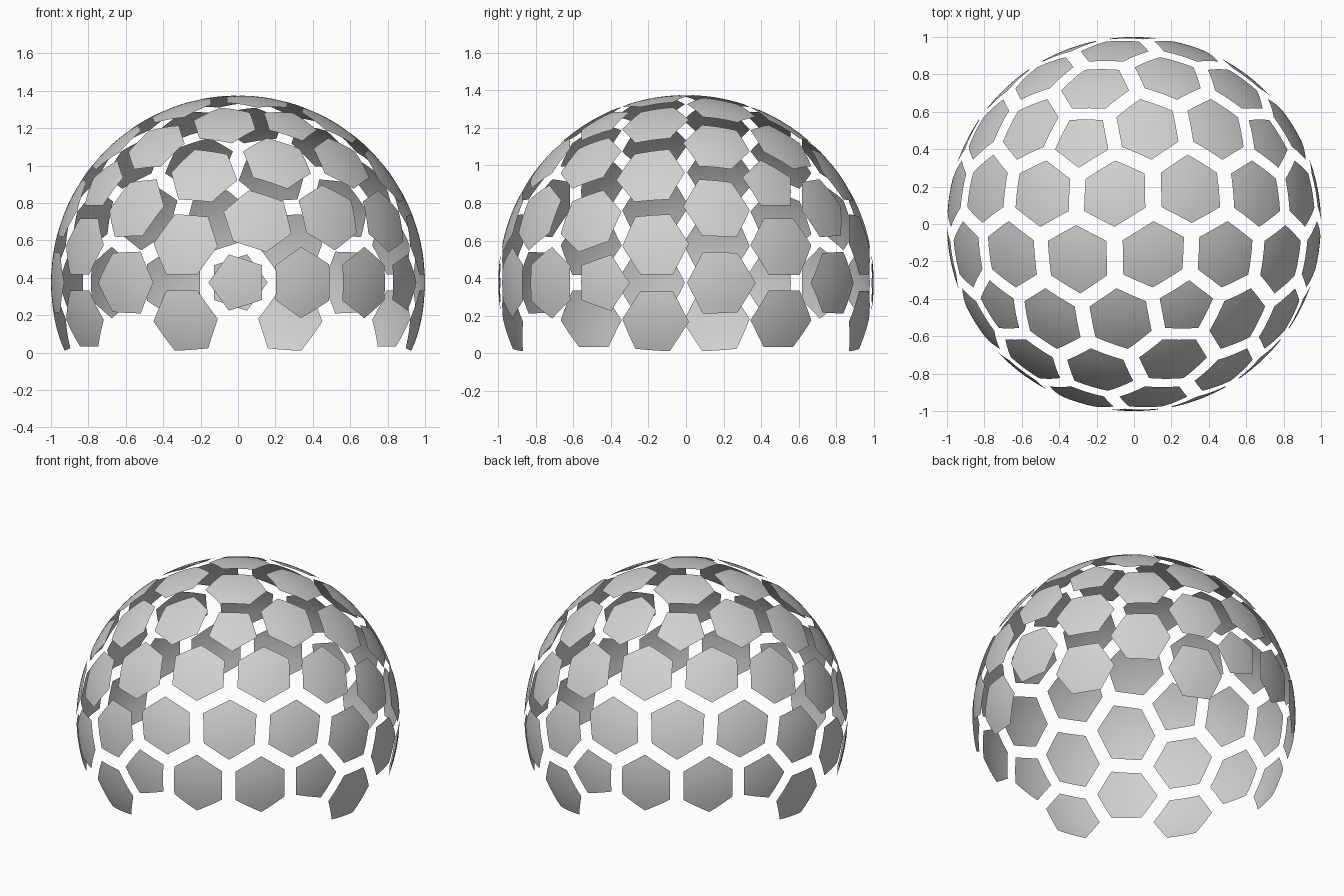
import bpy
import bmesh
import math
from itertools import combinations, product
from mathutils import Vector

cube = bpy.data.objects.get("Cube")
if cube:
    bpy.data.objects.remove(cube)

FREQ = 3                      # divisions along each icosahedron edge
PANEL_SCALE = 0.785           # panel size inside its cell, leaving the gaps
CENTRE = Vector((0, 0, 0.375))
CUT = -0.28                   # cells centred below this are left out
STEP = math.atan(2)           # angle between neighbouring icosahedron corners

grey = bpy.data.materials.new("light grey")
grey.use_nodes = True
colour = (0.64, 0.64, 0.64, 1)
grey.diffuse_color = colour
grey.node_tree.nodes["Principled BSDF"].inputs["Base Color"].default_value = colour


def ring(side, turn):
    """Five icosahedron corners around the front-back axis."""
    y, r = side * math.cos(STEP), math.sin(STEP)
    angles = [math.radians(72 * i + turn) for i in range(5)]
    return [Vector((r * math.cos(a), y, r * math.sin(a))) for a in angles]


corners = [Vector((0, -1, 0)), Vector((0, 1, 0))] + ring(-1, 0) + ring(1, 36)


def sphere_point(tri, weights):
    """Evenly spaced point on the spherical triangle."""
    return sum((math.sin(w / FREQ * STEP) * v for v, w in zip(tri, weights)),
               Vector()).normalized()


def small_triangles():
    """Index triples of the small triangles in one large face."""
    for base in product(range(FREQ), repeat=3):
        if sum(base) == FREQ - 1:
            yield [[b + (n == m) for n, b in enumerate(base)] for m in range(3)]
        elif sum(base) == FREQ - 2:
            yield [[b + (n != m) for n, b in enumerate(base)] for m in range(3)]


# Group the small triangle centres by the point they surround: one group is one cell
cells = {}
for tri in combinations(corners, 3):
    if any(a.dot(b) < 0.4 for a, b in combinations(tri, 2)):
        continue
    for small in small_triangles():
        points = [sphere_point(tri, w) for w in small]
        middle = sum(points, Vector()).normalized()
        for p in points:
            key = tuple(round(c, 3) + 0.0 for c in p)
            cells.setdefault(key, []).append(middle)


def add_panel(bm, axis, outline):
    """Fan of triangles for one shrunken cell."""
    side = axis.orthogonal().normalized()
    up = axis.cross(side)
    outline.sort(key=lambda p: math.atan2(p.dot(up), p.dot(side)))
    mid = sum(outline, Vector()) / len(outline)
    hub = bm.verts.new(mid)
    rim = [bm.verts.new(mid.lerp(p, PANEL_SCALE)) for p in outline]
    for i, v in enumerate(rim):
        bm.faces.new((hub, v, rim[(i + 1) % len(rim)]))


def build_panels(name, sides):
    bm = bmesh.new()
    for key, outline in cells.items():
        if len(outline) == sides and key[2] > CUT:
            add_panel(bm, Vector(key).normalized(), outline)
    # Curve the panels onto the sphere
    bmesh.ops.subdivide_edges(bm, edges=bm.edges[:], cuts=3, use_grid_fill=True)
    for v in bm.verts:
        v.co = v.co.normalized() + CENTRE
    for f in bm.faces:
        f.smooth = True
    mesh = bpy.data.meshes.new(name)
    bm.to_mesh(mesh)
    bm.free()
    mesh.materials.append(grey)
    bpy.context.collection.objects.link(bpy.data.objects.new(name, mesh))


build_panels("hexagonal_panels", 6)
build_panels("pentagonal_panels", 5)
